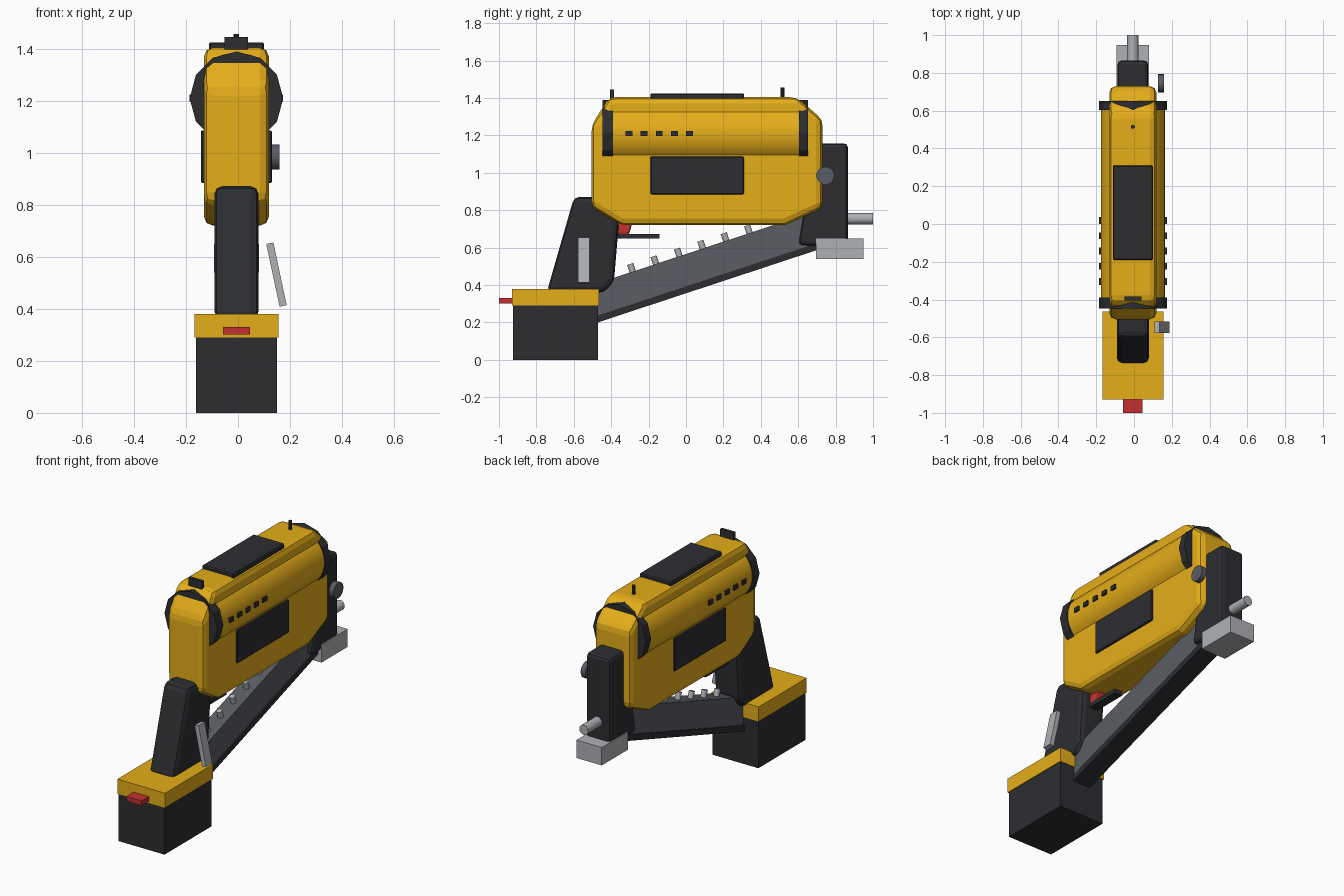
import bpy, bmesh, math
from mathutils import Matrix, Vector

if "Cube" in bpy.data.objects:
    bpy.data.objects.remove(bpy.data.objects["Cube"])

CX = -0.006  # tool centreline (the hook sticks out to one side)


def mat(name, rgb):
    m = bpy.data.materials.new(name)
    m.diffuse_color = (*rgb, 1)
    m.use_nodes = True
    m.node_tree.nodes["Principled BSDF"].inputs["Base Color"].default_value = m.diffuse_color
    return m


YELLOW = mat("yellow_shell", (0.78, 0.42, 0.01))
BLACK = mat("black_rubber", (0.026, 0.027, 0.031))
STEEL = mat("dark_steel", (0.10, 0.11, 0.125))
METAL = mat("bright_metal", (0.42, 0.44, 0.46))
RED = mat("red_plastic", (0.55, 0.03, 0.03))


def finish(name, bm, material, bevel=0, segments=2, smooth=False):
    bmesh.ops.recalc_face_normals(bm, faces=bm.faces)
    me = bpy.data.meshes.new(name)
    bm.to_mesh(me)
    bm.free()
    ob = bpy.data.objects.new(name, me)
    bpy.context.collection.objects.link(ob)
    me.materials.append(material)
    if bevel:
        b = ob.modifiers.new("bevel", 'BEVEL')
        b.width, b.segments = bevel, segments
        b.limit_method, b.angle_limit = 'ANGLE', math.radians(30)
    if smooth:
        bpy.ops.object.select_all(action='DESELECT')
        ob.select_set(True)
        bpy.context.view_layer.objects.active = ob
        bpy.ops.object.shade_smooth_by_angle(angle=math.radians(35))
    return ob


def prism(name, profile, half, material, **kw):
    """Side profile (y, z) extruded across x."""
    bm = bmesh.new()
    face = bm.faces.new([bm.verts.new((CX - half, y, z)) for y, z in profile])
    ext = bmesh.ops.extrude_face_region(bm, geom=[face])["geom"]
    bmesh.ops.translate(bm, vec=(2 * half, 0, 0),
                        verts=[v for v in ext if isinstance(v, bmesh.types.BMVert)])
    return finish(name, bm, material, **kw)


def box(name, x, y, z, material, rot=None, **kw):
    """Box from (min, max) ranges, optionally rotated about its centre."""
    bm = bmesh.new()
    size = [r[1] - r[0] for r in (x, y, z)]
    mid = Vector([(r[0] + r[1]) / 2 for r in (x, y, z)])
    m = Matrix.Translation(mid) @ (rot or Matrix()) @ Matrix.Diagonal((*size, 1))
    bmesh.ops.create_cube(bm, size=1, matrix=m)
    return finish(name, bm, material, **kw)


def rod(name, a, b, r, sides, material, **kw):
    """Cylinder between two points."""
    bm = bmesh.new()
    a, b = Vector(a), Vector(b)
    d = b - a
    q = d.to_track_quat('Z', 'X').to_matrix().to_4x4()
    bmesh.ops.create_cone(bm, cap_ends=True, segments=sides, radius1=r, radius2=r,
                          depth=d.length, matrix=Matrix.Translation((a + b) / 2) @ q)
    return finish(name, bm, material, **kw)


def wide(half):
    return (CX - half, CX + half)


# main housing
prism("housing", [(-0.505, 0.815), (-0.345, 0.72), (0.53, 0.72), (0.73, 0.812),
                  (0.73, 1.285), (0.59, 1.405), (-0.41, 1.405), (-0.505, 1.255)],
      0.125, YELLOW, bevel=0.035)

# air cylinder with end rings
rod("cylinder", (CX, -0.42, 1.21), (CX, 0.63, 1.21), 0.17, 32, YELLOW, smooth=True)
for label, y0, y1 in (("front", -0.447, -0.39), ("rear", 0.603, 0.652)):
    rod(label + "_ring", (CX, y0, 1.21), (CX, y1, 1.21), 0.18, 12, BLACK)

# side panels and vents, both sides
for label, s in (("left", -1), ("right", 1)):
    xs = sorted((CX + s * 0.11, CX + s * 0.137))
    box(label + "_panel", xs, (-0.19, 0.31), (0.885, 1.087), BLACK, bevel=0.005, segments=1)
    xs = sorted((CX + s * 0.155, CX + s * 0.18))
    for i in range(5):
        y = -0.305 + 0.081 * i
        box(f"{label}_vent_{i + 1}", xs, (y - 0.018, y + 0.018), (1.197, 1.224), BLACK)

# top pad and sights
box("top_pad", wide(0.106), (-0.19, 0.31), (1.39, 1.425), BLACK, bevel=0.006, segments=1)
box("rear_sight", wide(0.045), (-0.405, -0.385), (1.38, 1.446), BLACK)
rod("front_sight", (CX, 0.515, 1.39), (CX, 0.515, 1.457), 0.011, 10, BLACK, smooth=True)

# nose, safety pin, foot and depth knob
prism("nose", [(0.602, 0.615), (0.865, 0.60), (0.865, 1.157), (0.69, 1.157)],
      0.081, BLACK, bevel=0.02)
rod("nose_pin", (CX, 0.84, 0.755), (CX, 1.0, 0.755), 0.03, 20, METAL, smooth=True)
box("nose_foot", wide(0.086), (0.695, 0.948), (0.54, 0.65), METAL)
rod("depth_knob", (0.128, 0.745, 0.985), (0.16, 0.745, 0.985), 0.048, 20, STEEL, smooth=True)

# sloped magazine with bottom rail and fasteners
SLOPE = 0.33


def band(y0, y1, low, high):
    return [(y0, low + SLOPE * y0), (y1, low + SLOPE * y1),
            (y1, high + SLOPE * y1), (y0, high + SLOPE * y0)]


prism("magazine", band(-0.52, 0.68, 0.385, 0.566), 0.055, STEEL)
prism("magazine_rail", band(-0.52, 0.70, 0.356, 0.393), 0.062, BLACK)
up = Vector((0, -SLOPE, 1)).normalized()
for i in range(6):
    y = -0.285 + 0.125 * i
    base = Vector((CX, y, 0.566 + SLOPE * y))
    rod(f"fastener_{i + 1}", base - up * 0.02, base + up * 0.043, 0.017, 12, METAL, smooth=True)

# grip, trigger and guard
prism("grip", [(-0.745, 0.36), (-0.44, 0.36), (-0.385, 0.42), (-0.36, 0.72),
               (-0.36, 0.872), (-0.598, 0.872)], 0.085, BLACK, bevel=0.03)
prism("trigger", [(-0.39, 0.67), (-0.305, 0.67), (-0.285, 0.74), (-0.39, 0.74)],
      0.028, RED, bevel=0.01)
box("trigger_guard", wide(0.028), (-0.40, -0.143), (0.648, 0.674), BLACK)

# battery pack with collar and release tab
box("battery", wide(0.156), (-0.926, -0.47), (0, 0.30), BLACK)
box("battery_collar", wide(0.162), (-0.93, -0.464), (0.29, 0.38), YELLOW)
box("battery_release", wide(0.052), (-1.0, -0.90), (0.301, 0.33), RED)

# belt hook
box("belt_hook", (0.134, 0.162), (-0.577, -0.517), (0.409, 0.655), METAL,
    rot=Matrix.Rotation(math.radians(-12), 4, 'Y'))
